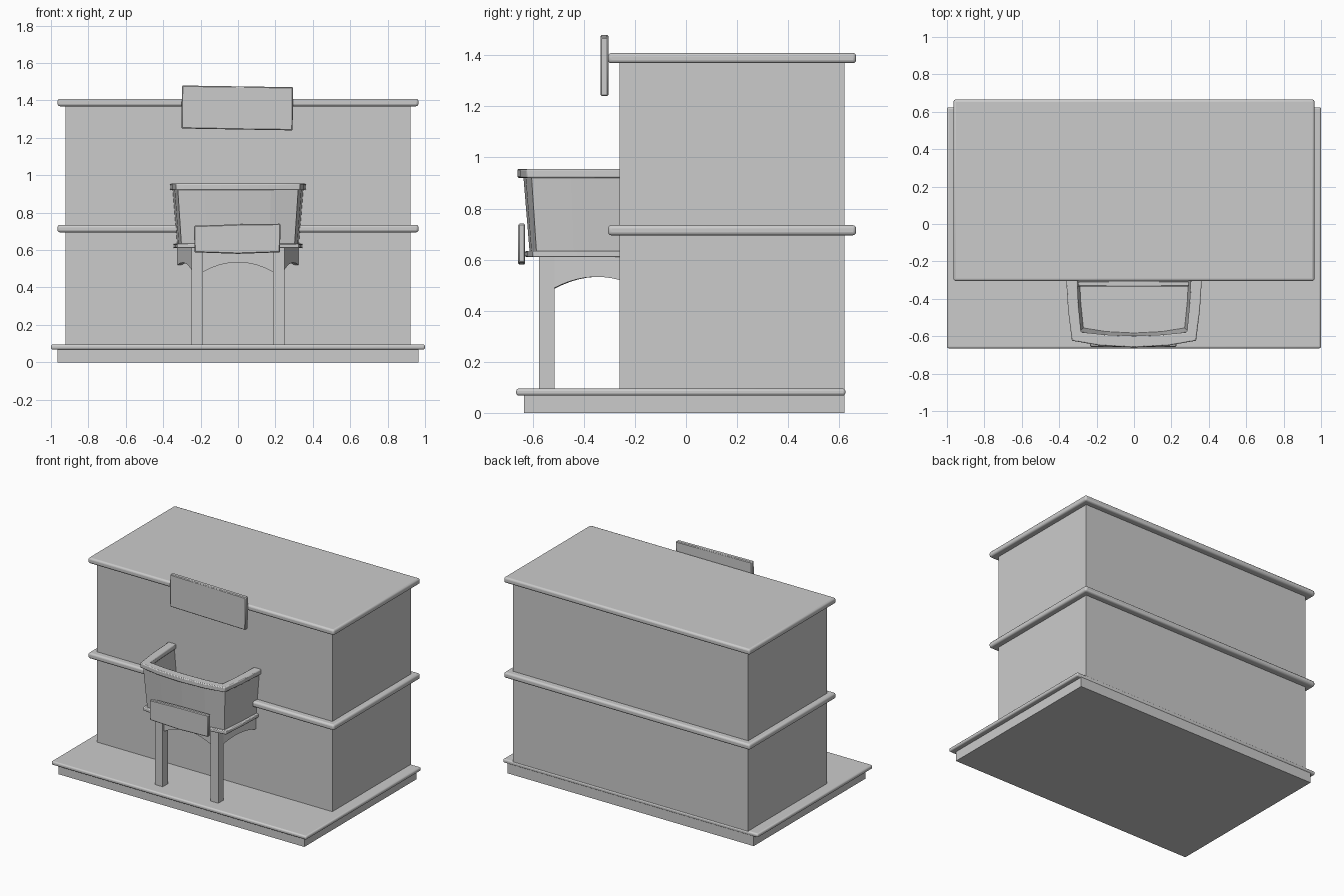
import bpy, bmesh, math

if "Cube" in bpy.data.objects:
    bpy.data.objects.remove(bpy.data.objects["Cube"])


def mesh_object(name, verts, faces, bevel=0.0, segments=2):
    mesh = bpy.data.meshes.new(name)
    mesh.from_pydata(verts, [], faces)
    bm = bmesh.new()
    bm.from_mesh(mesh)
    bmesh.ops.recalc_face_normals(bm, faces=bm.faces)
    bm.to_mesh(mesh)
    bm.free()
    ob = bpy.data.objects.new(name, mesh)
    bpy.context.collection.objects.link(ob)
    if bevel:
        mod = ob.modifiers.new("bevel", "BEVEL")
        mod.width, mod.segments = bevel, segments
        mod.limit_method = "ANGLE"
        mod.angle_limit = math.radians(40)
        bpy.context.view_layer.objects.active = ob
        ob.select_set(True)
        bpy.ops.object.shade_smooth_by_angle(angle=math.radians(35))
        ob.select_set(False)
    return ob


def loft(name, rings, bevel=0.0, segments=2, closed=False):
    """Skin equal-length closed rings; cap the ends unless the loft closes."""
    n, m = len(rings[0]), len(rings)
    verts = [p for r in rings for p in r]
    faces = []
    for i in range(m if closed else m - 1):
        j = (i + 1) % m
        faces += [(i * n + k, i * n + (k + 1) % n, j * n + (k + 1) % n, j * n + k)
                  for k in range(n)]
    if not closed:
        faces += [tuple(range(n)), tuple(range((m - 1) * n, m * n))]
    return mesh_object(name, verts, faces, bevel, segments)


def box(name, x0, x1, y0, y1, z0, z1, bevel=0.0, segments=2):
    ring = [(x0, y0), (x1, y0), (x1, y1), (x0, y1)]
    return loft(name, [[(x, y, z) for x, y in ring] for z in (z0, z1)], bevel, segments)


def bow(x_wall, x_corner, y_corner, y_front):
    """U-shaped plan outline: straight splayed sides and a bowed front."""
    ym = -0.26 + (y_corner + 0.26) * 0.55
    right = [(x_wall, -0.255), (x_wall * 0.62 + x_corner * 0.38, ym), (x_corner, y_corner),
             (x_corner * 0.55, y_corner + (y_front - y_corner) * 0.72)]
    return [(-x, y) for x, y in right] + [(0, y_front)] + right[::-1]


def bow_wall(name, out_low, out_top, in_low, in_top, z0, z1, bevel=0.0):
    """Sweep a four-point section around the U outline."""
    rings = [[(*a, z0), (*b, z1), (*c, z1), (*d, z0)]
             for a, b, c, d in zip(bow(*out_low), bow(*out_top), bow(*in_top), bow(*in_low))]
    return loft(name, rings, bevel)


def arch_panel(name, a, b, z_ends, z_mid, z_top, thick, steps=8):
    """Thin upright panel between plan points a and b with an arched lower edge."""
    dx, dy = b[0] - a[0], b[1] - a[1]
    length = math.hypot(dx, dy)
    nx, ny = -dy / length * thick / 2, dx / length * thick / 2
    rings = []
    for i in range(steps + 1):
        t = i / steps
        x, y = a[0] + dx * t, a[1] + dy * t
        z = z_ends[0] * (1 - t) + z_ends[1] * t
        z += (z_mid - sum(z_ends) / 2) * 4 * t * (1 - t)
        rings.append([(x - nx, y - ny, z), (x + nx, y + ny, z),
                      (x + nx, y + ny, z_top), (x - nx, y - ny, z_top)])
    return loft(name, rings)


def sign(name, corners, y0, y1):
    """Slightly crooked board, corners given in the front plane."""
    return loft(name, [[(x, y, z) for x, z in corners] for y in (y0, y1)], 0.005, 1)


# Base and building
box("plinth", -0.965, 0.965, -0.635, 0.62, 0, 0.075)
box("base_slab", -1, 1, -0.665, 0.624, 0.068, 0.095, 0.010, 3)
box("building_body", -0.922, 0.922, -0.26, 0.62, 0.08, 1.38)
for name, z in (("middle_ledge", 0.695), ("roof_slab", 1.369)):
    box(name, -0.965, 0.965, -0.305, 0.666, z, z + 0.04, 0.013, 3)

# Sign boards
sign("upper_sign", [(-0.302, 1.25), (0.292, 1.24), (0.295, 1.471), (-0.3, 1.48)], -0.335, -0.304)
sign("lower_sign", [(-0.233, 0.588), (0, 0.58), (0.225, 0.588), (0.227, 0.741),
                    (0, 0.738), (-0.235, 0.73)], -0.657, -0.63)

# Balcony
box("balcony_backing", -0.3, 0.3, -0.27, -0.25, 0.61, 0.64)
floor_plan = bow(0.345, 0.325, -0.60, -0.63)
loft("balcony_floor", [[(x, y, z) for x, y in floor_plan] for z in (0.61, 0.634)], 0.005)
bow_wall("balcony_wall", (0.325, 0.302, -0.585, -0.612), (0.35, 0.322, -0.605, -0.637),
         (0.292, 0.27, -0.555, -0.582), (0.318, 0.292, -0.575, -0.605), 0.625, 0.93)
bow_wall("balcony_rail", (0.365, 0.332, -0.624, -0.66), (0.365, 0.332, -0.624, -0.66),
         (0.305, 0.283, -0.578, -0.597), (0.305, 0.283, -0.578, -0.597), 0.92, 0.955, 0.006)

# Posts and arched skirts
for side, s in (("left", -1), ("right", 1)):
    box(side + "_post", *sorted((s * 0.188, s * 0.248)), -0.575, -0.515, 0.085, 0.62)
    arch_panel(side + "_skirt", (s * 0.23, -0.52), (s * 0.312, -0.255),
               (0.485, 0.52), 0.53, 0.615, 0.026)
arch_panel("front_skirt", (-0.19, -0.545), (0.19, -0.545), (0.482, 0.482), 0.535, 0.615, 0.03)
